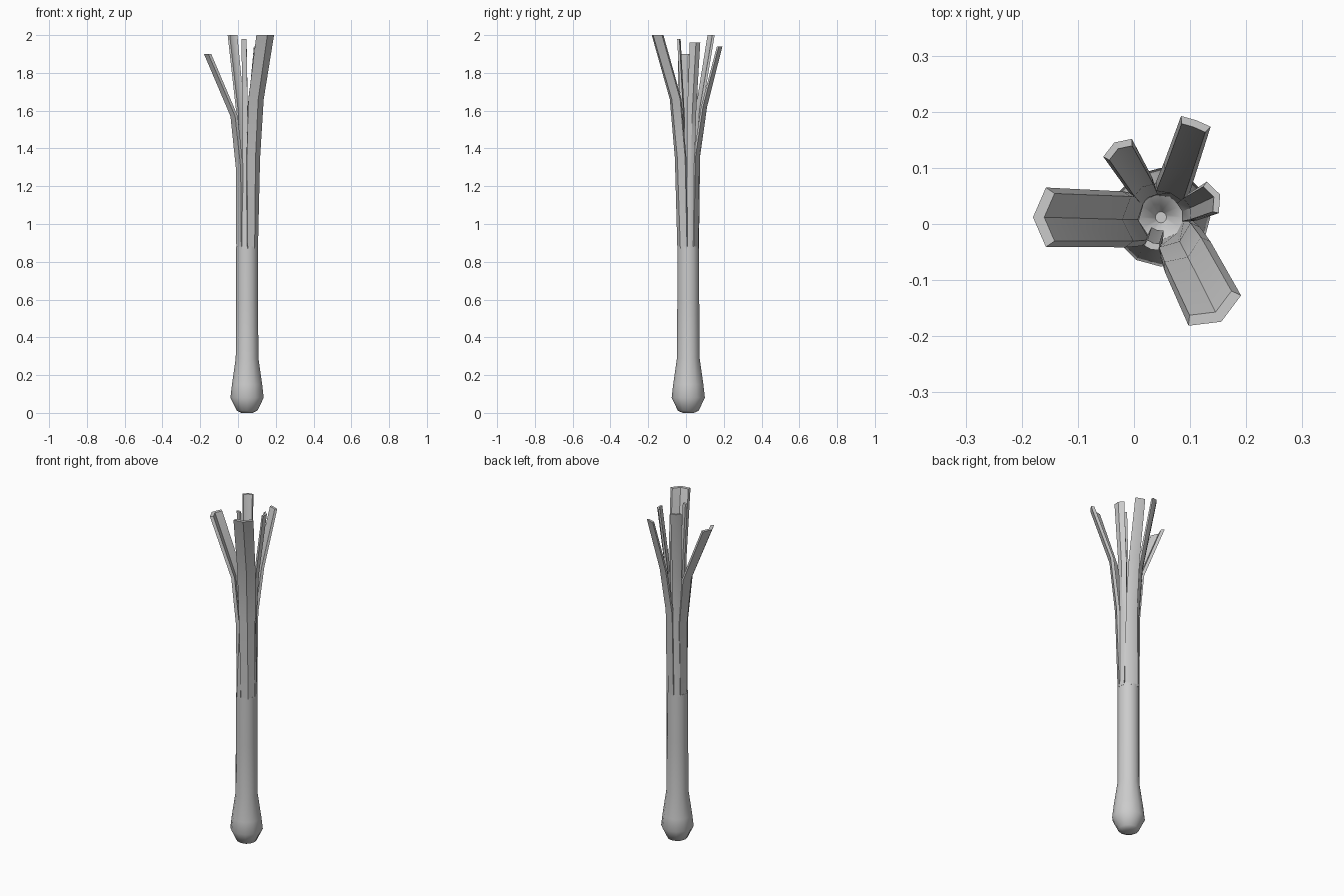
import bpy, bmesh
from math import sin, cos, radians, pi

if "Cube" in bpy.data.objects:
    bpy.data.objects.remove(bpy.data.objects["Cube"])

CX, CY, R = 0.048, 0.012, 0.058   # stem axis and radius


def finish(name, bm):
    bmesh.ops.recalc_face_normals(bm, faces=bm.faces)
    me = bpy.data.meshes.new(name)
    bm.to_mesh(me)
    bm.free()
    ob = bpy.data.objects.new(name, me)
    bpy.context.collection.objects.link(ob)
    bpy.ops.object.select_all(action='DESELECT')
    ob.select_set(True)
    bpy.context.view_layer.objects.active = ob
    bpy.ops.object.shade_smooth_by_angle(angle=radians(40))
    return ob


def bridge(bm, a, b):
    n = len(a)
    for i in range(n):
        bm.faces.new((a[i], a[(i + 1) % n], b[(i + 1) % n], b[i]))


# Bulb and stem: lathed profile with a shallow funnel on top
profile = [(0.03, 0), (0.055, 0.012), (0.088, 0.08), (0.08, 0.15), (0.06, 0.29),
           (R, 0.6), (R, 0.88), (0.036, 0.87), (0.01, 0.83)]
bm = bmesh.new()
SIDES = 12
rings = [[bm.verts.new((CX + r * cos(2 * pi * i / SIDES), CY + r * sin(2 * pi * i / SIDES), z))
          for i in range(SIDES)] for r, z in profile]
for a, b in zip(rings, rings[1:]):
    bridge(bm, a, b)
bm.faces.new(rings[0])
bm.faces.new(rings[-1])
finish("bulb_stem", bm)


def leaf(name, base_arc, tip_dir, tip_w, tip_sag, thick, path):
    """Creased leaf: a sector of the stem wall swept outward along (radius, z)."""
    h = radians(base_arc[1] - base_arc[0]) / 2 - 0.03
    base_dir = sum(base_arc) / 2
    pts = [(R, 0.87)] + path
    bm = bmesh.new()
    loops = []
    for r, z in pts:
        f = (z - 0.87) / (pts[-1][1] - 0.87)
        mix = lambda a, b: a + (b - a) * f
        ang = radians(mix(base_dir, tip_dir))
        w, sag = mix(R * sin(h), tip_w), mix(R * (1 - cos(h)), tip_sag)
        t = mix(0.018, thick)
        k = 0.8
        section = [(r - sag, -w), (r, 0), (r - sag, w),
                   (r - sag * k - t, w * k), (r - t, 0), (r - sag * k - t, -w * k)]
        loops.append([bm.verts.new((CX + u * cos(ang) - v * sin(ang),
                                    CY + u * sin(ang) + v * cos(ang), z))
                      for u, v in section])
    for a, b in zip(loops, loops[1:]):
        bridge(bm, a, b)
    for l in (loops[0], loops[-1]):
        bm.faces.new((l[0], l[1], l[4], l[5]))
        bm.faces.new((l[1], l[2], l[3], l[4]))
    finish(name, bm)


# Six leaves splitting from the stem
leaf("leaf_left", (140, 240), 180, 0.053, 0.023, 0.02, [(0.06, 1.3), (0.088, 1.57), (0.228, 1.9)])
leaf("leaf_front", (272, 355), 300, 0.054, 0.023, 0.02, [(0.073, 1.35), (0.105, 1.66), (0.215, 2.0)])
leaf("leaf_back", (28, 105), 70, 0.028, 0.002, 0.013, [(0.062, 1.36), (0.1, 1.62), (0.184, 1.94)])
leaf("leaf_back_left", (105, 140), 122, 0.03, 0.011, 0.013, [(0.058, 1.3), (0.078, 1.6), (0.157, 2.0)])
leaf("leaf_right", (-5, 28), 21, 0.03, 0.014, 0.012, [(0.055, 1.3), (0.07, 1.6), (0.113, 1.96)])
leaf("leaf_small", (240, 272), 253, 0.014, 0.003, 0.012, [(0.044, 1.3), (0.038, 1.55), (0.06, 1.98)])
